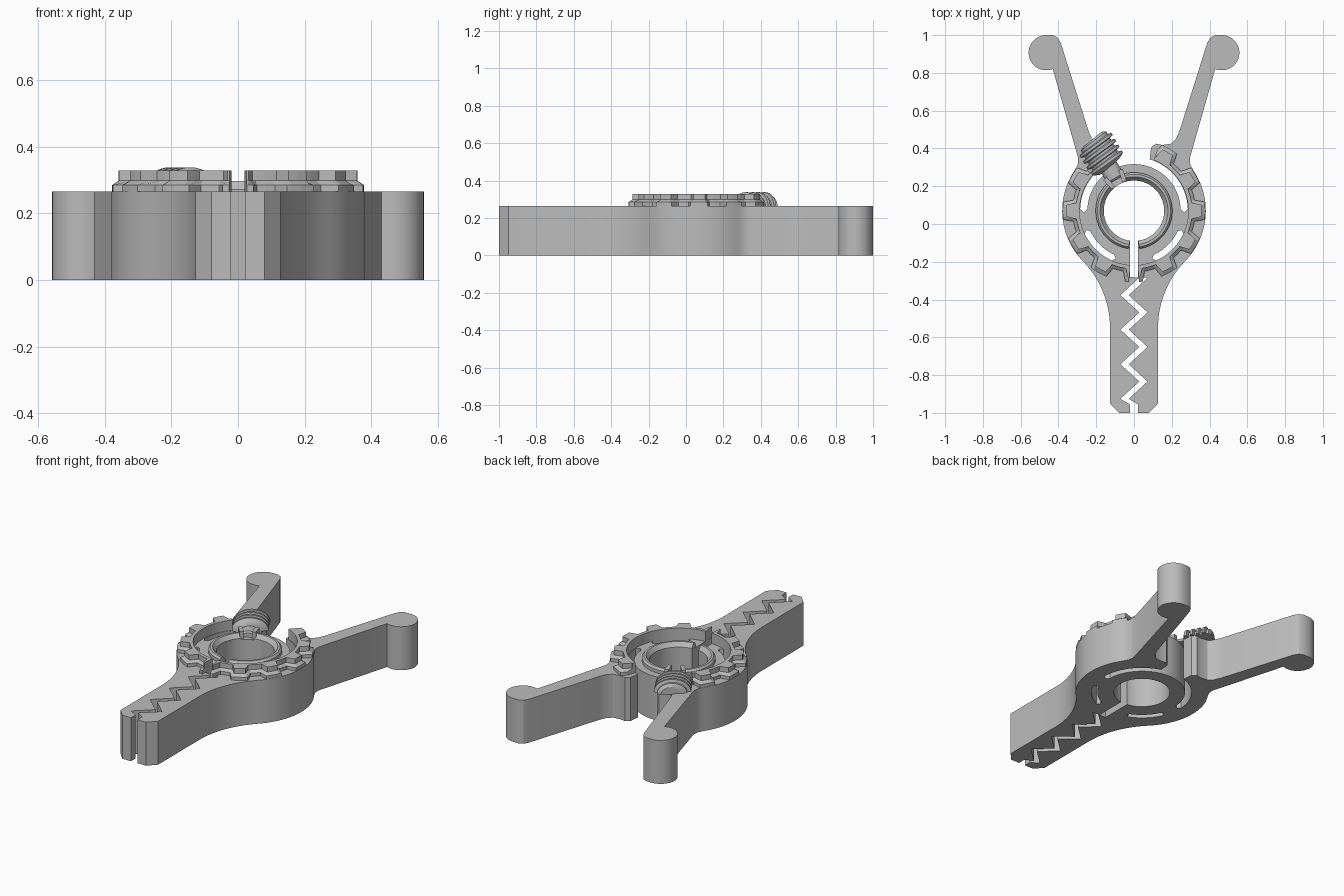
import bpy, bmesh
from math import sin, cos, pi, radians

if "Cube" in bpy.data.objects:
    bpy.data.objects.remove(bpy.data.objects["Cube"])

grey = bpy.data.materials.new("plain_grey")
grey.use_nodes = True
colour = (0.5, 0.5, 0.5, 1)
grey.diffuse_color = colour
grey.node_tree.nodes["Principled BSDF"].inputs["Base Color"].default_value = colour

CY = 0.07      # centre of the ring along y
TOP = 0.265    # top of the flat body


def polar(r, deg, cx=0, cy=CY):
    return (cx + r * cos(radians(deg)), cy + r * sin(radians(deg)))


def arc(r, a0, a1, n, cx=0, cy=CY):
    return [polar(r, a0 + (a1 - a0) * i / n, cx, cy) for i in range(n + 1)]


def finish(name, bm):
    bmesh.ops.recalc_face_normals(bm, faces=bm.faces[:])
    mesh = bpy.data.meshes.new(name)
    bm.to_mesh(mesh)
    bm.free()
    mesh.materials.append(grey)
    ob = bpy.data.objects.new(name, mesh)
    bpy.context.collection.objects.link(ob)
    return ob


def prism(name, outline, z0, z1):
    bm = bmesh.new()
    face = bm.faces.new([bm.verts.new((x, y, z0)) for x, y in outline])
    new = bmesh.ops.extrude_face_region(bm, geom=[face])["geom"]
    bmesh.ops.translate(bm, vec=(0, 0, z1 - z0),
                        verts=[v for v in new if isinstance(v, bmesh.types.BMVert)])
    return finish(name, bm)


def loft(name, sections):
    """Skin a row of closed cross-sections and cap both ends."""
    bm = bmesh.new()
    rows = [[bm.verts.new(p) for p in s] for s in sections]
    n = len(rows[0])
    for a, b in zip(rows, rows[1:]):
        for i in range(n):
            j = (i + 1) % n
            bm.faces.new((a[i], a[j], b[j], b[i]))
    bm.faces.new(rows[0])
    bm.faces.new(rows[-1])
    return finish(name, bm)


def cut(target, outline):
    cutter = prism("cutter", outline, -0.1, 0.5)
    cutter.hide_render = True
    mod = target.modifiers.new("cut", 'BOOLEAN')
    mod.operation, mod.solver, mod.object = 'DIFFERENCE', 'EXACT', cutter
    bpy.context.view_layer.objects.active = target
    bpy.ops.object.modifier_apply(modifier=mod.name)
    bpy.data.objects.remove(cutter)


def shade(ob, deg=30):
    bpy.ops.object.select_all(action='DESELECT')
    ob.select_set(True)
    bpy.context.view_layer.objects.active = ob
    bpy.ops.object.shade_smooth_by_angle(angle=radians(deg))


# Body outline: jaw, flared neck, ring, handle with round end, open slot, hub
half = [(0.08, -1), (0.127, -0.95)]
half += arc(0.506, 180, 136, 12, 0.633, -0.55)
half += arc(0.38, -42, 34, 22)
half += [(0.298, 0.315), (0.296, 0.35)]
half += arc(0.093, -112, 90, 24, 0.465, 0.907)
half += [(0.43, 1.0), (0.405, 0.988), (0.388, 0.96), (0.24, 0.49), (0.222, 0.45),
         (0.195, 0.425), (0.15, 0.418), (0.115, 0.425), (0.09, 0.405)]
half += arc(0.285, 73, 2, 20)
half += [polar(0.267, -2)]
half += arc(0.247, 2, 88, 22)
outline = half + [(-x, y) for x, y in reversed(half)]
body = prism("clamp_body", outline, 0, TOP)

# Central hole, closed lower slots, straight slit and toothed jaw gap
cut(body, arc(0.16, 0, 355, 71))
for mirror in (0, 1):
    slot = [polar(0.272, -22)] + arc(0.289, -25, -66, 12) + \
           [polar(0.272, -69)] + arc(0.255, -66, -25, 12)
    cut(body, [(-x, y) if mirror else (x, y) for x, y in slot])

path = [(0, -0.04), (0, -0.28)]
for i in range(8):
    path.append((0.05 if i % 2 == 0 else -0.05, -0.285 - 0.0915 * i))
path += [(0, -0.955), (0, -1.1)]
cut(body, [(x - 0.022, y) for x, y in path] + [(x + 0.022, y) for x, y in reversed(path)])
shade(body)


# Raised gear rim with stepped, trapezoid teeth
def tooth(deg, root, tip, width):
    d = abs((deg + 15) % 30 - 15)
    return root + (tip - root) * min(1, max(0, (width - d) / 3))


def gear_rim(name, a0, a1):
    marks = [30 * k + s for k in range(-4, 11)
             for s in (-15, -10, -8, -7, -5, 0, 5, 7, 8, 10)]
    sections = []
    for a in [a0] + [m for m in marks if a0 < m < a1] + [a1]:
        low, high = tooth(a, 0.325, 0.378, 10), tooth(a, 0.308, 0.358, 8)
        profile = [(0.288, 0.25), (low, 0.25), (low, 0.285),
                   (high, 0.298), (high, 0.328), (0.288, 0.328)]
        sections.append([(*polar(r, a), z) for r, z in profile])
    return loft(name, sections)


gear_rim("gear_rim_left", -86, 69)
gear_rim("gear_rim_right", 139, 266)


# Bevelled collar around the hole, open at the slit and below the screw
def collar(name, a0, a1):
    profile = [(0.203, 0.25), (0.203, 0.285), (0.193, 0.297),
               (0.18, 0.297), (0.16, 0.272), (0.16, 0.25)]
    shade(loft(name, [[(*polar(r, a0 + (a1 - a0) * i / 36), z) for r, z in profile]
                      for i in range(37)]))


collar("collar_left", -82, 107)
collar("collar_right", 133, 262)

# Clamp lugs beside the screw tip
for label, a in (("left", 108), ("right", 132)):
    lug = [polar(0.165, a - 4), polar(0.23, a - 3), polar(0.23, a + 3), polar(0.165, a + 4)]
    prism("clamp_lug_" + label, lug, 0.255, 0.312)


# Half-round screw lying radially across the handle root
def screw_part(name, profile, tilt):
    ux, uy = cos(radians(120)), sin(radians(120))
    sections = []
    for t, r in profile:
        ring = []
        for i in range(17):
            a = pi * i / 16
            side, along = r * cos(a), t + tilt * cos(a)
            ring.append((ux * along + uy * side, CY + uy * along - ux * side,
                         0.262 + 0.74 * r * sin(a)))
        sections.append(ring)
    shade(loft(name, sections))


threads = [(0.265, 0.06), (0.275, 0.085)]
for i in range(4):
    t = 0.285 + 0.036 * i
    threads += [(t, 0.103), (t + 0.014, 0.103), (t + 0.019, 0.083), (t + 0.031, 0.083)]
threads += [(0.427, 0.083), (0.438, 0.06)]
screw_part("screw_thread", threads, 0.01)
screw_part("screw_tip", [(0.19, 0.04), (0.2, 0.05), (0.275, 0.05)], 0)
